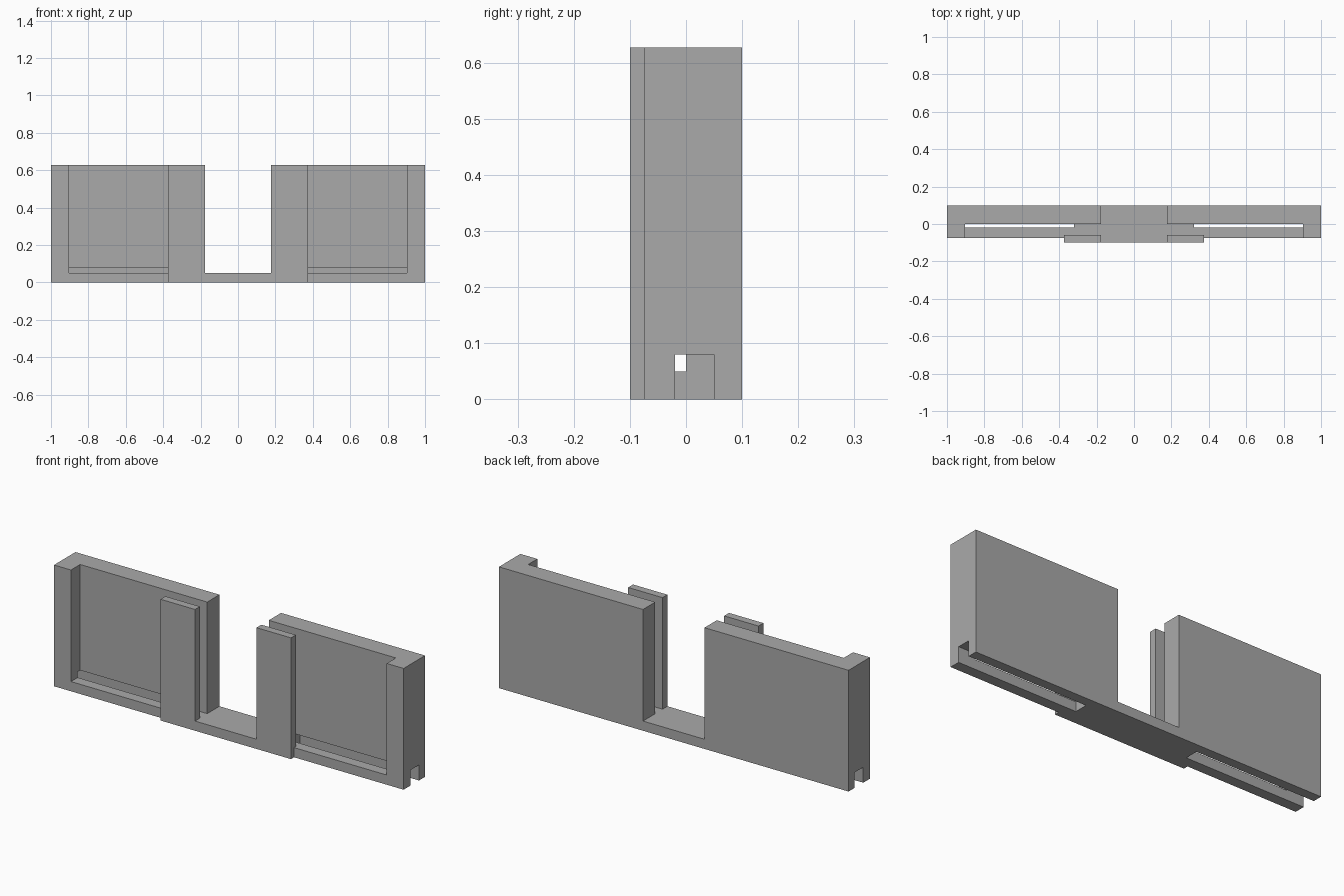
import bpy
import bmesh

# Remove the default cube
cube = bpy.data.objects.get("Cube")
if cube:
    bpy.data.objects.remove(cube, do_unlink=True)

# Single grey material
grey = bpy.data.materials.new("plain grey")
grey.use_nodes = True
colour = (0.4, 0.4, 0.4, 1.0)
grey.diffuse_color = colour
grey.node_tree.nodes["Principled BSDF"].inputs["Base Color"].default_value = colour

HEIGHT, FLOOR = 0.627, 0.05
BACK, FRONT, POST_FRONT = 0.1, -0.1, -0.075
GAP, PLATE_END, POST = 0.176, 0.373, 0.903


def prism(name, outline, bottom, top):
    """Extrude a plan outline of (x, y) points from bottom to top."""
    bm = bmesh.new()
    face = bm.faces.new([bm.verts.new((x, y, bottom)) for x, y in outline])
    grown = bmesh.ops.extrude_face_region(bm, geom=[face])
    verts = [v for v in grown["geom"] if isinstance(v, bmesh.types.BMVert)]
    bmesh.ops.translate(bm, verts=verts, vec=(0, 0, top - bottom))
    bmesh.ops.recalc_face_normals(bm, faces=bm.faces)
    mesh = bpy.data.meshes.new(name)
    bm.to_mesh(mesh)
    bm.free()
    mesh.materials.append(grey)
    obj = bpy.data.objects.new(name, mesh)
    bpy.context.collection.objects.link(obj)
    return obj


def box(name, x0, x1, y0, y1, z0, z1):
    return prism(name, [(x0, y0), (x1, y0), (x1, y1), (x0, y1)], z0, z1)


def combine(target, tool, operation):
    """Apply a boolean and discard the tool."""
    mod = target.modifiers.new(operation, "BOOLEAN")
    mod.operation, mod.solver, mod.object = operation, "EXACT", tool
    bpy.context.view_layer.objects.active = target
    bpy.ops.object.modifier_apply(modifier=mod.name)
    bpy.data.objects.remove(tool, do_unlink=True)


# Floor, stepping forward between the front plates
half = [(PLATE_END, FRONT), (PLATE_END, POST_FRONT), (1, POST_FRONT), (1, BACK)]
body = prism("panel_body", half + [(-x, y) for x, y in reversed(half)], 0, FLOOR)

for side, s in (("left", 1), ("right", -1)):
    # Back panel with its end post
    wing = [(GAP, 0), (POST, 0), (POST, POST_FRONT), (1, POST_FRONT), (1, BACK), (GAP, BACK)]
    combine(body, prism(side + "_wing", [(s * x, y) for x, y in wing], 0, HEIGHT), "UNION")

    # Upright front plate
    x0, x1 = sorted((s * GAP, s * PLATE_END))
    combine(body, box(side + "_plate", x0, x1, FRONT, -0.06, 0, HEIGHT), "UNION")

    # Groove along the underside, open at the outer end
    x0, x1 = sorted((s * 0.32, s * 1.1))
    combine(body, box(side + "_groove", x0, x1, -0.02, 0.05, -0.1, 0.08), "DIFFERENCE")
